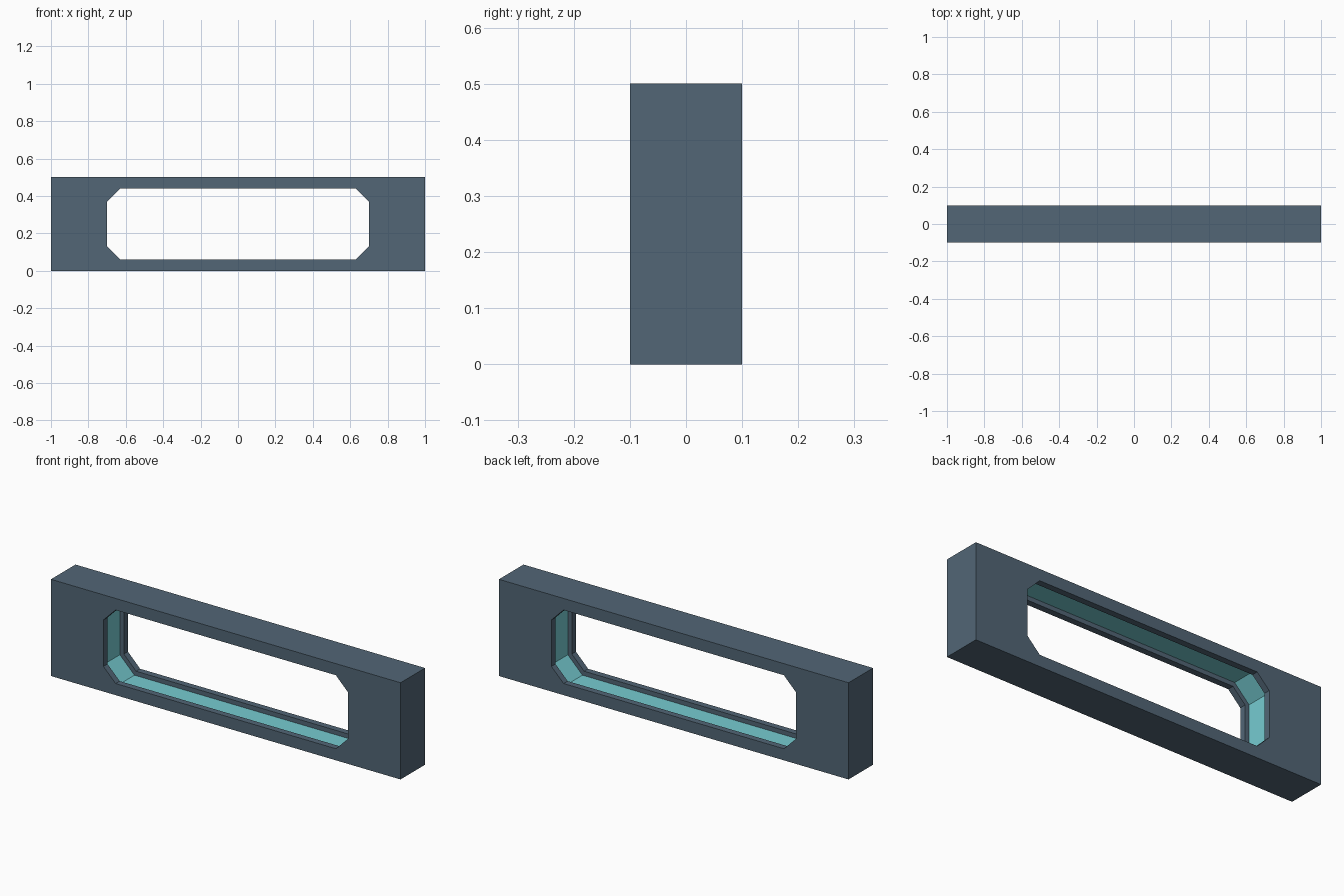
import bpy
import bmesh

cube = bpy.data.objects.get("Cube")
if cube:
    bpy.data.objects.remove(cube, do_unlink=True)


def make_material(name, color):
    mat = bpy.data.materials.new(name)
    mat.use_nodes = True
    mat.diffuse_color = (*color, 1)
    mat.node_tree.nodes["Principled BSDF"].inputs["Base Color"].default_value = (*color, 1)
    return mat


slate = make_material("slate", (0.084, 0.133, 0.18))
teal = make_material("teal", (0.18, 0.60, 0.64))

MID_Z = 0.25
HALF_DEPTH = 0.1
GROOVE_HALF = 0.067   # half width of the groove along y
RECESS = 0.023        # depth of the groove
HOLE = (0.70, 0.19, 0.07)
GROOVE = (HOLE[0] + RECESS, HOLE[1] + RECESS, HOLE[2] + RECESS * 0.586)
OUTER = (1.0, 0.25, 0.0)


def ring(bm, shape, y):
    """Eight points of a rectangle with chamfered corners."""
    hx, hz, c = shape
    points = []
    for sx, sz in ((1, 1), (-1, 1), (-1, -1), (1, -1)):
        pair = [(sx * hx, sz * (hz - c)), (sx * (hx - c), sz * hz)]
        points += pair if sx == sz else pair[::-1]
    return [bm.verts.new((x, y, MID_Z + z)) for x, z in points]


# Cross-section of the frame, swept around the opening
section = [
    (OUTER, -HALF_DEPTH), (HOLE, -HALF_DEPTH),
    (HOLE, -GROOVE_HALF), (GROOVE, -GROOVE_HALF),
    (GROOVE, GROOVE_HALF), (HOLE, GROOVE_HALF),
    (HOLE, HALF_DEPTH), (OUTER, HALF_DEPTH),
]
bm = bmesh.new()
rings = [ring(bm, shape, y) for shape, y in section]
for i, a in enumerate(rings):
    j = (i + 1) % len(rings)
    b = rings[j]
    for k in range(8):
        n = (k + 1) % 8
        face = bm.faces.new((a[k], a[n], b[n], b[k]))
        # The groove floor is the coloured lining
        face.material_index = int(section[i][0] == GROOVE and section[j][0] == GROOVE)

# Square outer corners come from merging the zero-size chamfers
bmesh.ops.remove_doubles(bm, verts=bm.verts, dist=0.0001)
bmesh.ops.recalc_face_normals(bm, faces=bm.faces)

mesh = bpy.data.meshes.new("window_frame")
bm.to_mesh(mesh)
bm.free()
mesh.materials.append(slate)
mesh.materials.append(teal)
frame = bpy.data.objects.new("window_frame", mesh)
bpy.context.collection.objects.link(frame)
